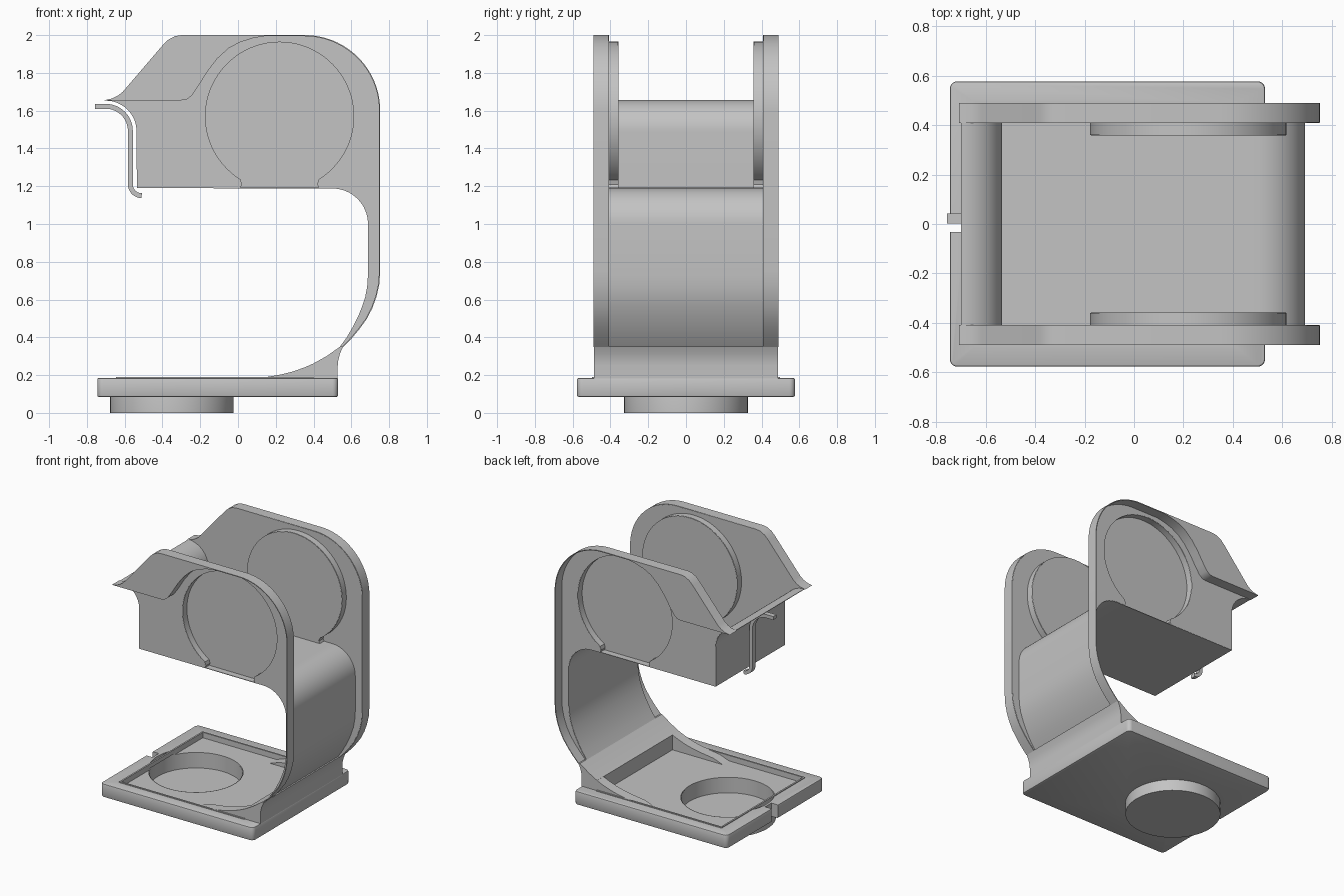
import bpy, bmesh, math

cube = bpy.data.objects.get("Cube")
if cube:
    bpy.data.objects.remove(cube, do_unlink=True)

grey = bpy.data.materials.new("plain grey")
grey.use_nodes = True
GREY = (0.55, 0.55, 0.55, 1)
grey.diffuse_color = GREY
grey.node_tree.nodes["Principled BSDF"].inputs["Base Color"].default_value = GREY


def finish(name, bm):
    bmesh.ops.recalc_face_normals(bm, faces=bm.faces)
    mesh = bpy.data.meshes.new(name)
    bm.to_mesh(mesh)
    bm.free()
    mesh.materials.append(grey)
    ob = bpy.data.objects.new(name, mesh)
    bpy.context.collection.objects.link(ob)
    return ob


def arc(cx, cz, r, a0, a1, n=16):
    steps = [math.radians(a0 + (a1 - a0) * i / n) for i in range(n + 1)]
    return [(cx + r * math.cos(a), cz + r * math.sin(a)) for a in steps]


def extrude(name, outline, y0, y1):
    """Closed x-z outline extruded along y."""
    bm = bmesh.new()
    face = bm.faces.new([bm.verts.new((x, y0, z)) for x, z in outline])
    ext = bmesh.ops.extrude_face_region(bm, geom=[face])["geom"]
    bmesh.ops.translate(bm, vec=(0, y1 - y0, 0),
                        verts=[v for v in ext if isinstance(v, bmesh.types.BMVert)])
    return finish(name, bm)


def box(name, x0, x1, y0, y1, z0, z1):
    return extrude(name, [(x0, z0), (x1, z0), (x1, z1), (x0, z1)], y0, y1)


def ribbon(path, t):
    """Outline of a strip of thickness t centred on an x-z path."""
    left, right = [], []
    for i, (x, z) in enumerate(path):
        ax, az = path[max(i - 1, 0)]
        bx, bz = path[min(i + 1, len(path) - 1)]
        d = math.hypot(bx - ax, bz - az)
        nx, nz = -(bz - az) / d * t / 2, (bx - ax) / d * t / 2
        left.append((x + nx, z + nz))
        right.append((x - nx, z - nz))
    return left + right[::-1]


def lathe(name, profile, cx, n=96):
    """Closed r-z profile turned about a vertical axis."""
    bm = bmesh.new()
    verts = [bm.verts.new((r, 0, z)) for r, z in profile]
    edges = [bm.edges.new((a, b)) for a, b in zip(verts, verts[1:])]
    bmesh.ops.spin(bm, geom=verts + edges, cent=(0, 0, 0), axis=(0, 0, 1),
                   angle=math.tau, steps=n, use_merge=True)
    bmesh.ops.remove_doubles(bm, verts=bm.verts, dist=1e-5)
    bmesh.ops.translate(bm, vec=(cx, 0, 0), verts=bm.verts)
    return finish(name, bm)


def apply_mods(ob):
    bpy.context.view_layer.objects.active = ob
    for mod in list(ob.modifiers):
        bpy.ops.object.modifier_apply(modifier=mod.name)


parts = []

# Shared curves of the side walls and the sheet between them
flap = arc(-0.70, 1.49, 0.165, 90, 0)
shoulder = arc(0.50, 1.0, 0.19, 90, 0)
neck_inner = [(0.69, 0.73), (0.686, 0.67), (0.675, 0.61), (0.658, 0.56),
              (0.638, 0.51), (0.61, 0.455), (0.578, 0.40), (0.542, 0.35)]
neck_outer = [(0.75, 0.75), (0.745, 0.68), (0.73, 0.615), (0.708, 0.555),
              (0.68, 0.50), (0.64, 0.445), (0.60, 0.397), (0.555, 0.35)]
back = arc(0.353, 1.6, 0.397, 90, 0, 24) + neck_outer
brow = [(-0.708, 1.655), (-0.665, 1.665), (-0.635, 1.68), (-0.61, 1.70),
        (-0.40, 1.945), (-0.37, 1.975), (-0.335, 1.994), (-0.30, 2.0)]
keyhole = ([(0.43, 1.19), (0.422, 1.21)] + arc(0.22, 1.57, 0.395, -58, 238, 64)
           + [(0.018, 1.21), (0.01, 1.19)])
wall = (brow + back + neck_inner[::-1] + shoulder[::-1] + keyhole
        + [(-0.535, 1.19)] + flap[::-1][:-1])
wing = brow + [(0.18, 2.0), (0.13, 1.993), (0.08, 1.984), (0.01, 1.962), (-0.05, 1.93),
               (-0.11, 1.875), (-0.16, 1.81), (-0.21, 1.73), (-0.245, 1.68),
               (-0.27, 1.66), (-0.30, 1.655)]
gusset = [(-0.02, 0.15), (0.06, 0.178), (0.17, 0.193), (0.23, 0.204), (0.29, 0.219),
          (0.35, 0.24), (0.41, 0.266), (0.47, 0.301), (0.50, 0.30), (0.50, 0.15)]

# Thin side walls with an inward-stepped round pan, outer flange, wing and gusset
for side, s in (("left", 1), ("right", -1)):
    parts += [extrude("side_wall_" + side, wall, s * 0.408, s * 0.412),
              extrude("pan_floor_" + side, keyhole, s * 0.358, s * 0.362),
              extrude("pan_rim_" + side, ribbon(keyhole, 0.005), s * 0.36, s * 0.411),
              extrude("flange_" + side, ribbon([(0.10, 1.997)] + back, 0.006),
                      s * 0.41, s * 0.489),
              extrude("wing_" + side, wing, s * 0.41, s * 0.49),
              extrude("gusset_" + side, gusset, s * 0.41, s * 0.488)]

# Thin sheet: curled flap, tray floor and neck in one run
sheet = flap + [(-0.535, 1.192)] + shoulder + neck_inner
parts.append(extrude("tray_and_neck_sheet", ribbon(sheet, 0.004), -0.41, 0.41))

# Foot joining the sheet and flanges to the base
foot = [(0.542, 0.352), (0.47, 0.301), (0.40, 0.262), (0.40, 0.14), (0.528, 0.14),
        (0.528, 0.25), (0.531, 0.28), (0.540, 0.315), (0.557, 0.352)]
parts.append(extrude("foot", foot, -0.488, 0.488))

# Small hook hanging in front of the flap
hook = ([(-0.757, 1.623), (-0.72, 1.623)] + arc(-0.70, 1.493, 0.13, 90, 0)
        + arc(-0.51, 1.21, 0.06, 180, 270, 8))
parts.append(extrude("hook", ribbon(hook, 0.026), 0.003, 0.042))

# Base slab with softened edges, pocket, round opening and notch
base = box("base", -0.745, 0.53, -0.577, 0.577, 0.085, 0.185)
bm = bmesh.new()
bm.from_mesh(base.data)
upright = [e for e in bm.edges if abs(e.verts[0].co.z - e.verts[1].co.z) > 0.05]
bmesh.ops.bevel(bm, geom=upright, offset=0.03, segments=5, affect='EDGES', profile=0.5)
rims = [e for e in bm.edges if abs(e.verts[0].co.z - e.verts[1].co.z) < 0.001]
bmesh.ops.bevel(bm, geom=rims, offset=0.008, segments=2, affect='EDGES', profile=0.5)
bm.to_mesh(base.data)
bm.free()
cutters = [box("pocket_cutter", -0.633, 0.40, -0.485, 0.485, 0.15, 0.30),
           lathe("opening_cutter", [(0, -0.1), (0.322, -0.1), (0.322, 0.3), (0, 0.3)], -0.35),
           box("notch_cutter", -0.85, -0.69, -0.032, 0.043, 0.0, 0.3)]
for c in cutters:
    c.hide_render = True
    mod = base.modifiers.new("cut", 'BOOLEAN')
    mod.operation = 'DIFFERENCE'
    mod.solver = 'EXACT'
    mod.object = c
apply_mods(base)
for c in cutters:
    bpy.data.objects.remove(c, do_unlink=True)
parts.append(base)

# Fine raised lip around the pocket
parts.append(box("lip_end", -0.645, -0.633, -0.497, 0.497, 0.16, 0.191))
for side, s in (("left", 1), ("right", -1)):
    parts.append(box("lip_" + side, -0.645, 0.40, s * 0.485, s * 0.497, 0.16, 0.191))

# Round cup under the base
parts.append(lathe("cup", [(0, 0), (0.327, 0), (0.327, 0.10), (0.318, 0.149),
                           (0.318, 0.035), (0, 0.035)], -0.35))

# Smooth curves, crisp corners
bpy.ops.object.select_all(action='DESELECT')
for ob in parts:
    ob.select_set(True)
bpy.context.view_layer.objects.active = parts[0]
bpy.ops.object.shade_smooth_by_angle(angle=math.radians(30))
bpy.ops.object.select_all(action='DESELECT')
